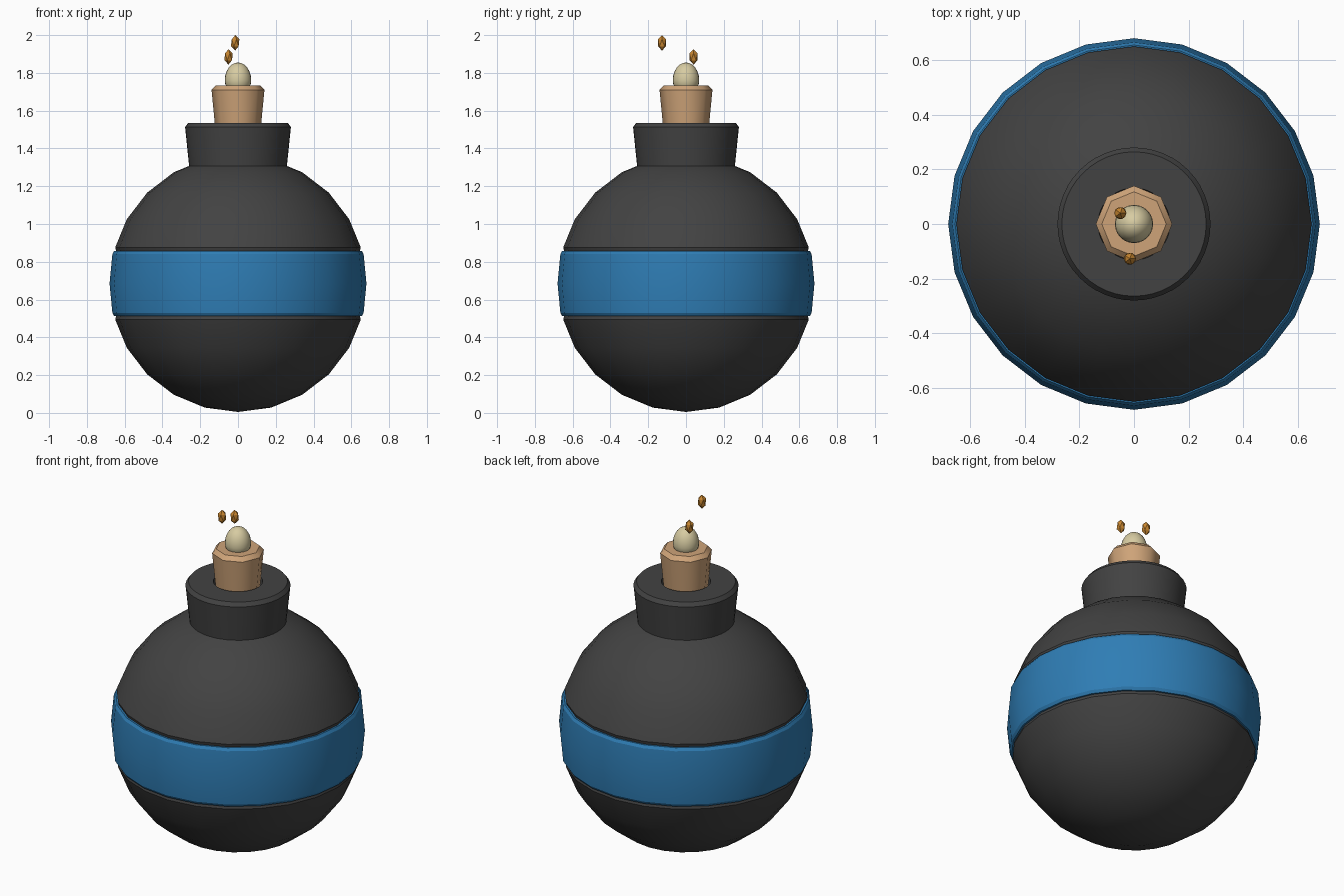
import bpy, bmesh, math
from mathutils import Vector

if "Cube" in bpy.data.objects:
    bpy.data.objects.remove(bpy.data.objects["Cube"])


def material(name, rgb):
    m = bpy.data.materials.new(name)
    m.diffuse_color = (*rgb, 1)
    m.use_nodes = True
    m.node_tree.nodes["Principled BSDF"].inputs["Base Color"].default_value = m.diffuse_color
    return m


iron = material("dark iron", (0.055, 0.055, 0.055))
blue = material("blue paint", (0.028, 0.205, 0.46))
cork = material("cork tan", (0.62, 0.37, 0.19))
cream = material("fuse cream", (0.68, 0.60, 0.36))
amber = material("spark amber", (0.58, 0.24, 0.03))


def finish(name, bm, mat):
    bmesh.ops.recalc_face_normals(bm, faces=bm.faces)
    mesh = bpy.data.meshes.new(name)
    bm.to_mesh(mesh)
    bm.free()
    mesh.materials.append(mat)
    obj = bpy.data.objects.new(name, mesh)
    bpy.context.collection.objects.link(obj)
    return obj


def lathe(name, profile, sides, mat, crease=28):
    """Spin (radius, height) points round z; crease rings where the profile bends."""
    bm = bmesh.new()
    rings = []
    for r, z in profile:
        if r < 1e-5:
            rings.append([bm.verts.new((0, 0, z))] * sides)
        else:
            rings.append([bm.verts.new((r * math.cos(2 * math.pi * i / sides),
                                        r * math.sin(2 * math.pi * i / sides), z))
                          for i in range(sides)])
    for a, b in zip(rings, rings[1:]):
        for i in range(sides):
            j = (i + 1) % sides
            corners = list(dict.fromkeys((a[i], a[j], b[j], b[i])))
            bm.faces.new(corners).smooth = True
    for k in range(1, len(profile) - 1):
        p, q, s = (Vector(profile[n]) for n in (k - 1, k, k + 1))
        if profile[k][0] > 1e-5 and (q - p).angle(s - q) > math.radians(crease):
            for i in range(sides):
                bm.edges.get((rings[k][i], rings[k][(i + 1) % sides])).smooth = False
    return finish(name, bm, mat)


R, MID = 0.68, 0.685


def arc(lat):
    a = math.radians(lat)
    return (R * math.cos(a) if lat > -90 else 0, MID + R * math.sin(a))


# Round shell with a shallow channel at the waist
lower = [arc(d) for d in range(-90, -74, 15)]
lower = [arc(d) for d in (-90, -75, -60, -45, -30)] + [(0.65, 0.494), (0.645, 0.512), (0.615, 0.515)]
upper = [(r, 2 * MID - z) for r, z in reversed(lower)]
lathe("shell", lower + upper, 24, iron)

# Painted belt with chamfered rims
lathe("belt", [(0.61, 0.512), (0.655, 0.512), (0.665, 0.528), (R, MID),
               (0.665, 0.842), (0.655, 0.858), (0.61, 0.858)], 24, blue, 18)

# Flared neck with a socket for the stopper
lathe("neck", [(0, 1.27), (0.255, 1.27), (0.28, 1.513), (0.264, 1.535),
               (0.132, 1.535), (0.125, 1.45), (0, 1.45)], 48, iron)

# Octagonal stopper
lathe("stopper", [(0, 1.45), (0.115, 1.45), (0.14, 1.71), (0.118, 1.734),
                  (0, 1.734)], 8, cork)

# Egg-shaped fuse tip
tip = [(0.07 * math.cos(a), 1.76 + (0.095 if a > 0 else 0.07) * math.sin(a))
       for a in (math.radians(-90 + 15 * i) for i in range(13))]
tip[0], tip[-1] = (0, tip[0][1]), (0, tip[-1][1])
lathe("fuse_tip", tip, 24, cream)

# Faceted sparks floating over the fuse
for n, pos in enumerate([(-0.05, 0.04, 1.885), (-0.015, -0.127, 1.959)], 1):
    bm = bmesh.new()
    bmesh.ops.create_icosphere(bm, subdivisions=1, radius=1)
    for v in bm.verts:
        v.co = Vector((v.co.x * 0.025, v.co.y * 0.025, v.co.z * 0.041)) + Vector(pos)
    finish(f"spark_{n}", bm, amber)
